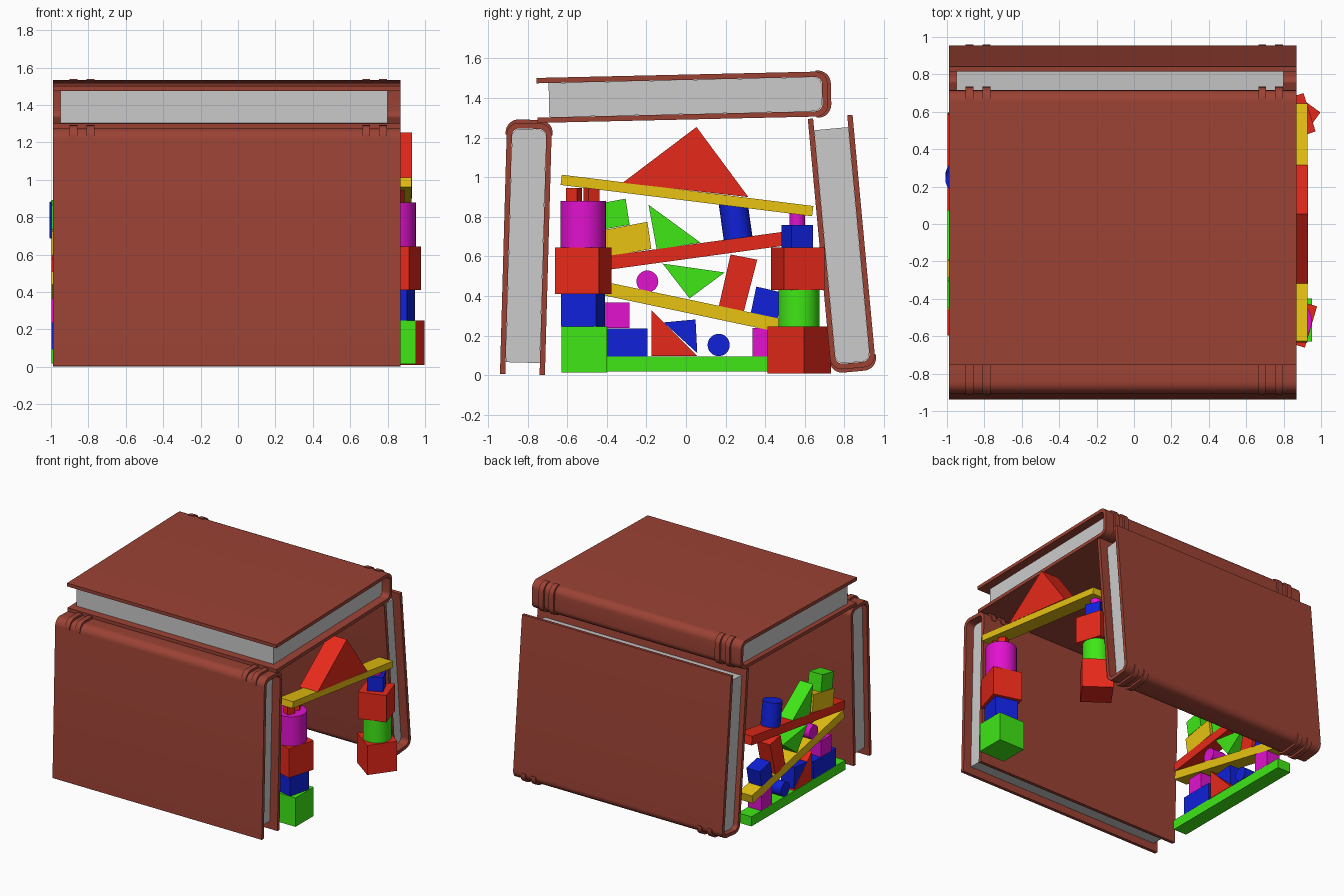
import bpy, bmesh, math
from mathutils import Vector

if "Cube" in bpy.data.objects:
    bpy.data.objects.remove(bpy.data.objects["Cube"])

def mat(name, c):
    m = bpy.data.materials.new(name)
    m.diffuse_color = (*c, 1)
    m.use_nodes = True
    m.node_tree.nodes["Principled BSDF"].inputs["Base Color"].default_value = m.diffuse_color
    return m

BROWN = mat("brown", (0.33, 0.055, 0.035))
RED = mat("red", (0.8, 0.022, 0.01))
GREEN = mat("green", (0.05, 0.8, 0.008))
BLUE = mat("blue", (0.005, 0.015, 0.7))
YELLOW = mat("yellow", (0.8, 0.54, 0.006))
PINK = mat("magenta", (0.75, 0.006, 0.62))

def prism(name, pts, x0, x1, m=None, loc=(0, 0, 0), rot=(0, 0, 0)):
    """Extrude a (y, z) outline along x."""
    bm = bmesh.new()
    f = bm.faces.new([bm.verts.new((x0, y, z)) for y, z in pts])
    ext = bmesh.ops.extrude_face_region(bm, geom=[f])
    vs = [v for v in ext["geom"] if isinstance(v, bmesh.types.BMVert)]
    bmesh.ops.translate(bm, verts=vs, vec=(x1 - x0, 0, 0))
    bmesh.ops.recalc_face_normals(bm, faces=bm.faces)
    me = bpy.data.meshes.new(name)
    bm.to_mesh(me)
    bm.free()
    ob = bpy.data.objects.new(name, me)
    bpy.context.collection.objects.link(ob)
    ob.location, ob.rotation_euler = loc, rot
    for p in me.polygons:
        p.use_smooth = True
    me.set_sharp_from_angle(angle=math.radians(30))
    if m:
        me.materials.append(m)
    return ob

def arch(h, v0, top, r, n=8):
    """Upside-down U outline with rounded corners."""
    right = [(h - r + r * math.cos(a), top - r + r * math.sin(a))
             for a in [i * math.pi / 2 / n for i in range(n + 1)]]
    return [(h, v0)] + right + [(-u, v) for u, v in reversed(right)] + [(-h, v0)]

def book(name, y, z, lean, L):
    loc, rot = (0, y, z), (math.radians(lean), 0, 0)
    prism(name + "_cover", arch(.1135, 0, L, .06) + arch(.0865, 0, L - .028, .037)[::-1],
          -.99, .868, BROWN, loc, rot)
    prism(name + "_pages", arch(.086, .06, L - .03, .04), -.95, .80, None, loc, rot)
    for i, x in enumerate((-.90, -.81, .665, .755)):   # raised spine bands
        prism(f"{name}_band_{i}", arch(.119, L - .06, L + .017, .066)
              + arch(.108, L - .06, L - .008, .055)[::-1], x, x + .042, BROWN, loc, rot)

book("front_book", -.826, .004, -1.6, 1.27)
book("top_book", -.752, 1.388, -88.7, 1.468)
book("back_book", .728, 1.305, -174.7, 1.275)

def rect(w, h):
    return [(-w / 2, -h / 2), (w / 2, -h / 2), (w / 2, h / 2), (-w / 2, h / 2)]

def cube(name, y, z0, z1, s, turn, m, x=.836):
    prism(name, rect(s, z1 - z0), -s / 2, s / 2, m, (x, y, (z0 + z1) / 2),
          (0, 0, math.radians(turn)))

def cylinder(name, x, y, z, r, h, m, rot=(0, 0, 0)):
    bpy.ops.mesh.primitive_cylinder_add(vertices=32, radius=r, depth=h,
                                        location=(x, y, z), rotation=rot)
    ob = bpy.context.object
    ob.name = name
    ob.data.materials.append(m)
    bpy.ops.object.shade_smooth_by_angle()

# Right end: front tower
cube("tower_a_green_cube", -.513, .015, .247, .23, 0, GREEN)
cube("tower_a_blue_cube", -.52, .247, .41, .182, -14, BLUE)
cube("tower_a_red_cube", -.518, .41, .645, .23, -16.5, RED)
cylinder("tower_a_magenta_cylinder", .836, -.52, .762, .115, .235, PINK)
cube("tower_a_small_red_1", -.565, .88, .945, .06, -25, RED, .85)
cube("tower_a_small_red_2", -.477, .88, .945, .06, 25, RED, .85)

# Right end: back tower
cube("tower_b_red_cube", .571, .01, .247, .23, -36, RED)
cylinder("tower_b_green_cylinder", .836, .57, .338, .104, .183, GREEN)
cube("tower_b_upper_red_cube", .565, .43, .645, .215, 17.5, RED)
cube("tower_b_blue_cube", .562, .645, .76, .12, 25, BLUE)
cylinder("tower_b_magenta_cylinder", .836, .562, .795, .04, .07, PINK)

# Yellow beam and roof wedge across the towers
prism("roof_beam", rect(1.28, .052), -.062, .062, YELLOW, (.866, .005, .908),
      (math.radians(-7.1), 0, 0))
prism("roof_wedge", [(-.32, .972), (.053, 1.254), (.315, .900)], .77, .93, RED)

# Left end: planks of the block pile
X0, X1 = -.998, -.88
for name, z, h, tilt, m in (("base_plank", .057, .077, 0, GREEN),
                            ("yellow_plank", .351, .068, -11.9, YELLOW),
                            ("red_plank", .622, .07, 7.8, RED)):
    prism(name, rect(1.19, h), X0, X1, m, (0, 0, z), (math.radians(tilt), 0, 0))

# Left end: loose blocks between the planks
for name, m, pts in (
    ("blue_box", BLUE, [(-.48, .096), (-.195, .096), (-.195, .237), (-.48, .237)]),
    ("magenta_box", PINK, [(-.42, .238), (-.285, .238), (-.285, .367), (-.42, .367)]),
    ("red_wedge", RED, [(-.175, .33), (.055, .098), (-.175, .098)]),
    ("blue_wedge", BLUE, [(-.113, .267), (.048, .282), (.057, .112)]),
    ("low_magenta_box", PINK, [(.335, .096), (.47, .096), (.47, .24), (.335, .24)]),
    ("green_wedge", GREEN, [(-.118, .564), (.195, .519), (.018, .388)]),
    ("red_box", RED, [(.225, .61), (.36, .584), (.29, .315), (.165, .345)]),
    ("tilted_blue_box", BLUE, [(.355, .448), (.49, .417), (.46, .275), (.325, .305)]),
    ("yellow_box", YELLOW, [(-.46, .725), (-.195, .775), (-.175, .638), (-.44, .592)]),
    ("green_box", GREEN, [(-.305, .892), (-.285, .76), (-.43, .735), (-.45, .865)]),
    ("upper_green_wedge", GREEN, [(-.189, .861), (.073, .67), (-.148, .635)]),
):
    prism(name, pts, X0, X1, m)
side = (0, math.pi / 2, 0)
cylinder("blue_roller", -.939, .165, .153, .056, .118, BLUE, side)
cylinder("magenta_roller", -.939, -.195, .474, .055, .118, PINK, side)
cylinder("blue_cylinder", -.935, .25, .785, .073, .19, BLUE, (math.radians(8), 0, 0))
